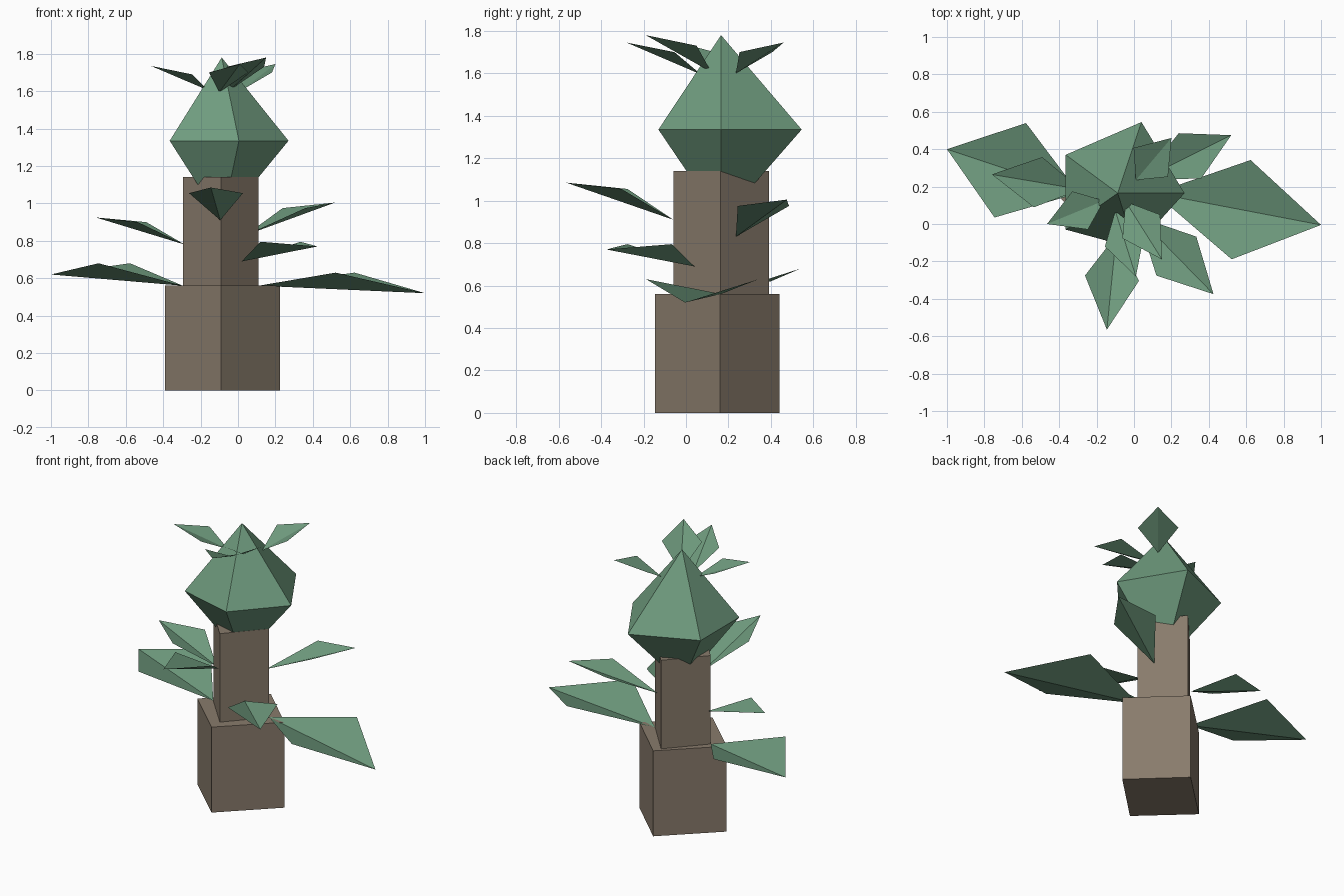
import bpy
from mathutils import Vector

if "Cube" in bpy.data.objects:
    bpy.data.objects.remove(bpy.data.objects["Cube"])


def material(name, color):
    m = bpy.data.materials.new(name)
    m.diffuse_color = color
    m.use_nodes = True
    m.node_tree.nodes["Principled BSDF"].inputs["Base Color"].default_value = m.diffuse_color
    return m


BARK = material("bark", (0.25, 0.2, 0.15, 1))
GREEN = material("leaf_green", (0.16, 0.33, 0.21, 1))


def add_mesh(name, verts, faces, mat):
    me = bpy.data.meshes.new(name)
    me.from_pydata(verts, [], faces)
    me.materials.append(mat)
    me.update()
    ob = bpy.data.objects.new(name, me)
    bpy.context.collection.objects.link(ob)
    return ob


def block(name, outline, z0, z1):
    """Upright prism over a counter-clockwise outline."""
    n = len(outline)
    verts = [(x, y, z) for z in (z0, z1) for x, y in outline]
    faces = [(i, (i + 1) % n, (i + 1) % n + n, i + n) for i in range(n)]
    faces += [tuple(reversed(range(n))), tuple(range(n, 2 * n))]
    add_mesh(name, verts, faces, BARK)


def leaf(name, base, tip, along, half_width, side_z):
    """Kite-shaped leaf of two triangles folded up along its midrib."""
    base, tip = Vector(base), Vector(tip)
    rib = tip - base
    across = Vector((-rib.y, rib.x, 0)).normalized() * half_width
    mid = base + rib * along
    mid.z = side_z
    add_mesh(name, [base, tip, mid + across, mid - across],
             [(0, 1, 2), (0, 3, 1)], GREEN)


# Trunk: two stacked blocks turned corner-forward
block("lower_trunk", [(-0.09, -0.145), (0.225, 0.16), (-0.07, 0.44), (-0.39, 0.135)], 0, 0.56)
block("upper_trunk", [(-0.09, -0.06), (0.11, 0.163), (-0.092, 0.39), (-0.295, 0.165)], 0.56, 1.14)

# Crown: five-sided double pyramid sunk into the trunk
ring = [(0.27, 0.165), (0.04, 0.545), (-0.365, 0.37), (-0.365, -0.03), (0.005, -0.13)]
crown = [(x, y, 1.335) for x, y in ring] + [(-0.087, 0.165, 1.78), (-0.087, 0.165, 0.9)]
sides = [(i, (i + 1) % 5, 5) for i in range(5)] + [((i + 1) % 5, i, 6) for i in range(5)]
add_mesh("crown", crown, sides, GREEN)

# Leaves: base, tip, widest point along the rib, half width, height of the sides
leaves = {
    "trunk_leaf": [
        ((0.11, 0.165, 0.56), (1.0, -0.005, 0.52), 0.52, 0.27, 0.63),
        ((-0.295, 0.165, 0.56), (-1.0, 0.40, 0.62), 0.52, 0.266, 0.68),
        ((-0.285, 0.185, 0.78), (-0.76, 0.265, 0.925), 0.48, 0.136, 0.90),
        ((-0.095, -0.06, 0.91), (-0.145, -0.565, 1.085), 0.455, 0.145, 1.055),
        ((0.02, 0.04, 0.69), (0.425, -0.375, 0.77), 0.51, 0.149, 0.795),
        ((0.04, 0.235, 0.83), (0.52, 0.475, 1.005), 0.54, 0.135, 0.975),
    ],
    "crown_leaf": [
        ((-0.16, 0.125, 1.605), (-0.465, 0.0, 1.735), 0.42, 0.11, 1.69),
        ((-0.045, 0.12, 1.605), (0.15, -0.19, 1.78), 0.43, 0.119, 1.73),
        ((-0.1, 0.07, 1.595), (0.01, -0.28, 1.745), 0.45, 0.11, 1.70),
        ((0.01, 0.235, 1.60), (0.2, 0.46, 1.745), 0.42, 0.12, 1.70),
    ],
}
for name, items in leaves.items():
    for i, args in enumerate(items, 1):
        leaf(f"{name}_{i}", *args)
